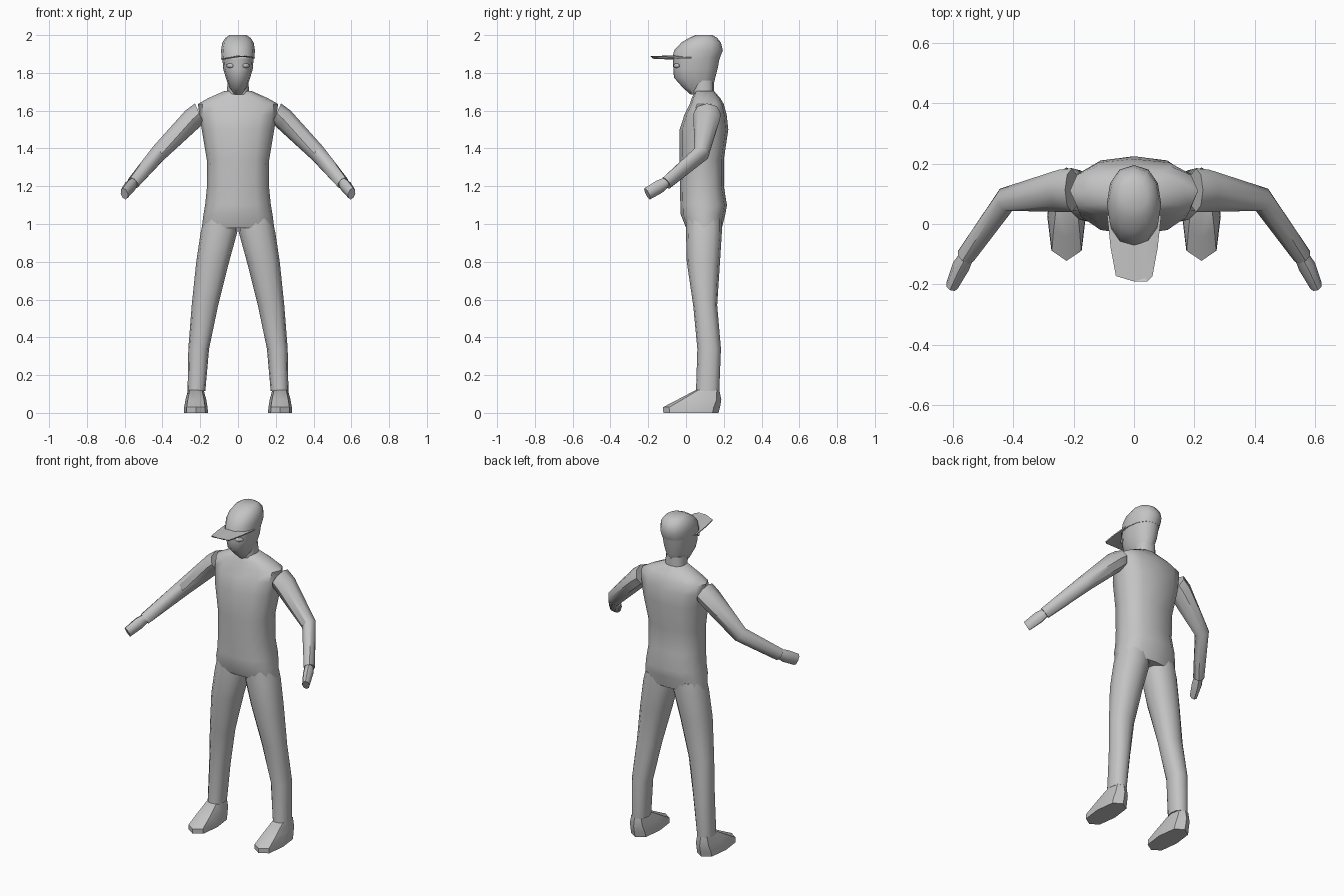
import bpy, bmesh, math
from mathutils import Vector

if "Cube" in bpy.data.objects:
    bpy.data.objects.remove(bpy.data.objects["Cube"])

grey = bpy.data.materials.new("plain grey")
grey.diffuse_color = (0.55, 0.55, 0.55, 1)
grey.use_nodes = True
grey.node_tree.nodes["Principled BSDF"].inputs["Base Color"].default_value = grey.diffuse_color


def ring(z, hx, yf, yb, cx=0.0, n=12, p=2.5):
    """Horizontal rounded cross-section from front yf to back yb."""
    pts = []
    for i in range(n):
        a = 2 * math.pi * i / n
        c, s = math.cos(a), math.sin(a)
        x = math.copysign(abs(c) ** (2 / p), c) * hx
        y = math.copysign(abs(s) ** (2 / p), s) * (yb - yf) / 2
        pts.append(Vector((cx + x, (yf + yb) / 2 + y, z)))
    return pts


def cross(centre, direction, rh, rv, n=8):
    """Cross-section perpendicular to a limb direction."""
    t = Vector(direction).normalized()
    side = t.cross(Vector((0, 0, 1))).normalized()
    up = side.cross(t)
    return [Vector(centre) + side * rh * math.cos(2 * math.pi * i / n)
            + up * rv * math.sin(2 * math.pi * i / n) for i in range(n)]


def finish(name, bm, mirror=False, angle=45):
    bmesh.ops.recalc_face_normals(bm, faces=bm.faces[:])
    me = bpy.data.meshes.new(name)
    bm.to_mesh(me)
    bm.free()
    ob = bpy.data.objects.new(name, me)
    bpy.context.collection.objects.link(ob)
    me.materials.append(grey)
    if mirror:
        ob.modifiers.new("mirror", 'MIRROR').use_mirror_merge = False
    bpy.ops.object.select_all(action='DESELECT')
    ob.select_set(True)
    bpy.context.view_layer.objects.active = ob
    bpy.ops.object.shade_smooth_by_angle(angle=math.radians(angle))
    return ob


def loft(name, rings, mirror=False, angle=45):
    bm = bmesh.new()
    rows = [[bm.verts.new(p) for p in r] for r in rings]
    n = len(rows[0])
    for a, b in zip(rows, rows[1:]):
        for i in range(n):
            j = (i + 1) % n
            bm.faces.new((a[i], a[j], b[j], b[i]))
    bm.faces.new(rows[0])
    bm.faces.new(rows[-1])
    return finish(name, bm, mirror, angle)


# Torso, from hips to collar
loft("torso", [ring(*r) for r in [
    (0.98, 0.192, 0.0, 0.19), (1.05, 0.183, -0.028, 0.208),
    (1.10, 0.174, -0.03, 0.217), (1.20, 0.164, -0.032, 0.2),
    (1.34, 0.165, -0.034, 0.2), (1.50, 0.192, -0.034, 0.224),
    (1.58, 0.205, -0.008, 0.215), (1.635, 0.212, 0.02, 0.2),
    (1.665, 0.16, 0.03, 0.182), (1.705, 0.07, 0.05, 0.148)]])

# Legs: z, half width, front, back, centre x
loft("leg", [ring(*r, n=12, p=2.3) for r in [
    (1.03, 0.088, 0.0, 0.19, 0.09), (0.96, 0.097, 0.0, 0.19, 0.1),
    (0.80, 0.087, 0.004, 0.18, 0.134), (0.57, 0.070, 0.038, 0.165, 0.175),
    (0.34, 0.055, 0.06, 0.185, 0.208), (0.115, 0.047, 0.053, 0.176, 0.22)]],
    mirror=True)

# Shoes with a pointed toe
loft("shoe", [ring(*r, n=8, p=2.8) for r in [
    (0.0, 0.064, -0.12, 0.172, 0.223), (0.03, 0.062, -0.122, 0.18, 0.223),
    (0.07, 0.055, -0.045, 0.187, 0.223), (0.12, 0.042, 0.05, 0.177, 0.223)]],
    mirror=True)

# Arms and hands
loft("arm", [
    cross((0.205, 0.112, 1.587), (1, 0, -0.45), 0.072, 0.056),
    cross((0.245, 0.11, 1.553), (1, -0.05, -0.75), 0.07, 0.058),
    cross((0.423, 0.08, 1.373), (1, -0.55, -0.9), 0.042, 0.048),
    cross((0.556, -0.106, 1.216), (0.6, -0.85, -0.7), 0.031, 0.036)],
    mirror=True)
loft("hand", [
    cross((0.545, -0.09, 1.23), (0.4, -0.8, -0.5), 0.022, 0.024),
    cross((0.572, -0.14, 1.198), (0.4, -0.8, -0.45), 0.029, 0.036),
    cross((0.602, -0.205, 1.16), (0.4, -0.8, -0.45), 0.021, 0.034)],
    mirror=True)

# Neck and head
loft("neck", [ring(1.64, 0.062, 0.045, 0.148), ring(1.76, 0.055, 0.03, 0.148)])
loft("head", [ring(*r, n=12, p=2.2) for r in [
    (1.685, 0.02, 0.025, 0.09), (1.72, 0.045, -0.015, 0.142),
    (1.775, 0.065, -0.064, 0.155), (1.82, 0.078, -0.067, 0.167),
    (1.89, 0.084, -0.07, 0.18)]])

# Cap crown
loft("cap_crown", [ring(*r, n=12, p=2.2) for r in [
    (1.875, 0.086, -0.075, 0.178), (1.92, 0.09, -0.062, 0.195),
    (1.96, 0.083, -0.025, 0.185), (1.985, 0.067, 0.015, 0.165),
    (2.0, 0.045, 0.05, 0.14)]])

# Cap brim: thin, slightly arched plate
bm = bmesh.new()
outline = [(0.089, 0.03, 1.875), (0.077, -0.08, 1.878), (0.06, -0.172, 1.881),
           (0, -0.19, 1.889), (0, -0.08, 1.892), (0, 0.03, 1.892)]
for sx in (1, -1):
    v = [bm.verts.new((x * sx, y, z)) for x, y, z in outline]
    bm.faces.new((v[0], v[1], v[4], v[5]))
    bm.faces.new((v[1], v[2], v[3], v[4]))
bmesh.ops.remove_doubles(bm, verts=bm.verts[:], dist=0.0001)
bmesh.ops.solidify(bm, geom=bm.faces[:], thickness=0.007)
finish("cap_brim", bm, angle=30)

# Eyes, set almost flush in the face
bm = bmesh.new()
bmesh.ops.create_uvsphere(bm, u_segments=10, v_segments=6, radius=1)
for vert in bm.verts:
    x, y, z = vert.co
    vert.co = (0.043 + 0.02 * x, -0.05 + 0.012 * y + 0.012 * x, 1.838 + 0.012 * z)
finish("eye", bm, mirror=True)
